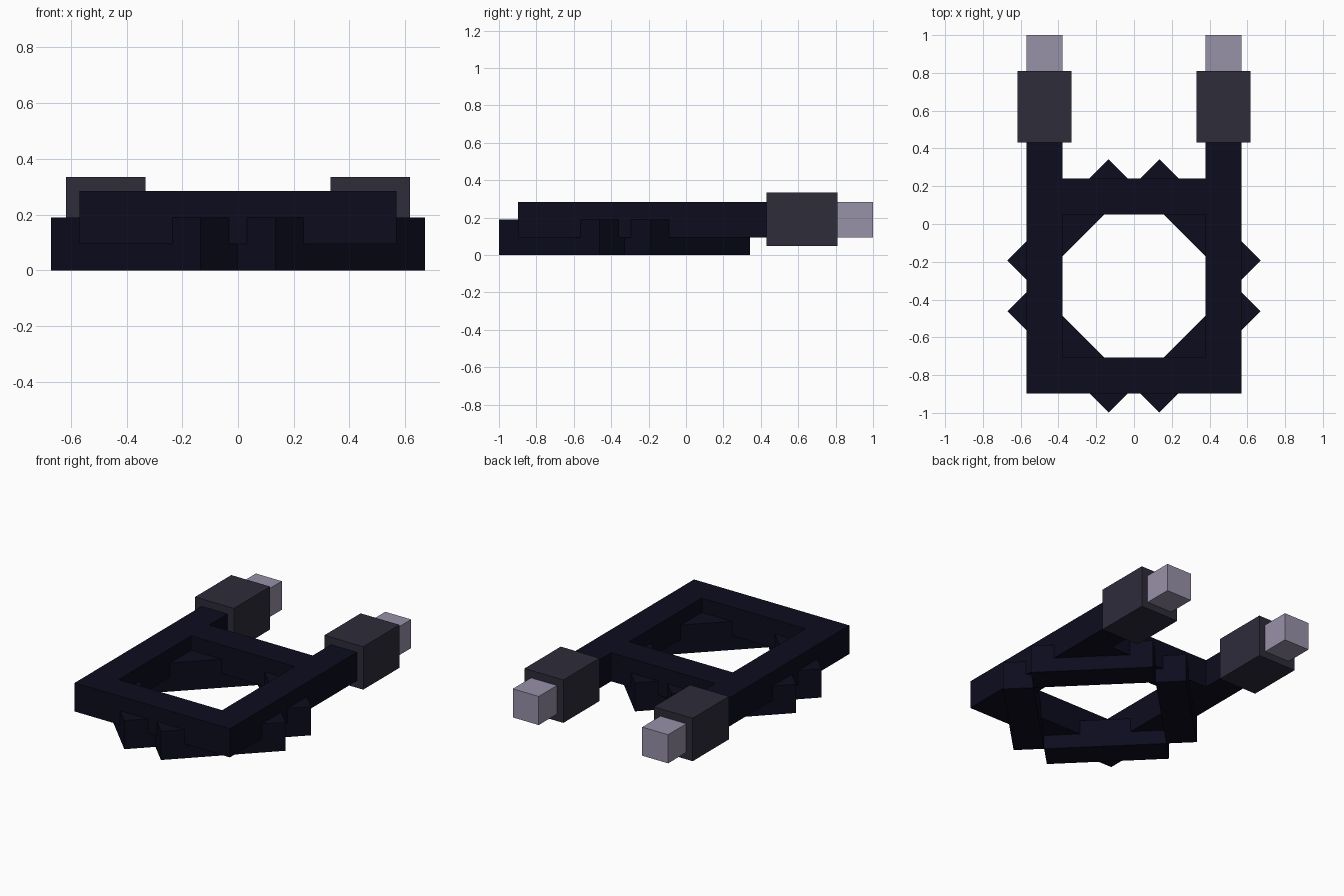
import bpy
import math
from mathutils import Matrix, Vector

if "Cube" in bpy.data.objects:
    bpy.data.objects.remove(bpy.data.objects["Cube"], do_unlink=True)

U = 0.1897                      # beam thickness; everything is a multiple of it
FRONT = 1.0 - 10 * U            # front face of the frame
CY = FRONT + 3 * U              # centre of the square frame
Z_TOP = 1.0 * U                 # mid height of the upper layer
Z_LOW = 0.5 * U                 # mid height of the lower layer


def material(name, rgb):
    m = bpy.data.materials.new(name)
    m.use_nodes = True
    m.diffuse_color = (*rgb, 1)
    bsdf = next(n for n in m.node_tree.nodes if n.type == 'BSDF_PRINCIPLED')
    bsdf.inputs["Base Color"].default_value = (*rgb, 1)
    bsdf.inputs["Roughness"].default_value = 0.8
    return m


navy = material("dark navy", (0.0037, 0.0037, 0.0130))
charcoal = material("charcoal", (0.027, 0.025, 0.042))
lilac = material("pale lilac grey", (0.314, 0.283, 0.392))


def box(name, centre, size, mat, angle=0.0):
    bpy.ops.mesh.primitive_cube_add(size=1)
    ob = bpy.context.object
    ob.name = name
    ob.data.transform(Matrix.Diagonal((*size, 1)))
    ob.location = Vector(centre)
    ob.rotation_euler.z = angle
    ob.data.materials.append(mat)
    return ob


# Side rails with their cuffs and tips
for side, s in (("left", 1), ("right", -1)):
    x = s * 2.5 * U
    box(side + "_rail", (x, FRONT + 3.5 * U, Z_TOP), (U, 7 * U, U), navy)
    box(side + "_cuff", (x, FRONT + 8 * U, Z_TOP + 0.01 * U),
        (1.5 * U, 2 * U, 1.5 * U), charcoal)
    box(side + "_tip", (x, FRONT + 9.5 * U, Z_TOP), (U, U, U), lilac)

# Cross beams between the rails
for end, s in (("front", -1), ("back", 1)):
    box(end + "_cross_beam", (0, CY + s * 2.5 * U, Z_TOP), (4 * U, U, U), navy)

# Diagonal beams under the frame, their ends poking out as points
names = ("back_left", "back_right", "front_right", "front_left")
for i, name in enumerate(names):
    a = math.radians(45 + 90 * i)
    box(name + "_diagonal_beam",
        (2.5 * U * math.cos(a), CY + 2.5 * U * math.sin(a), Z_LOW),
        (U, 4 * U, U), navy, a)
